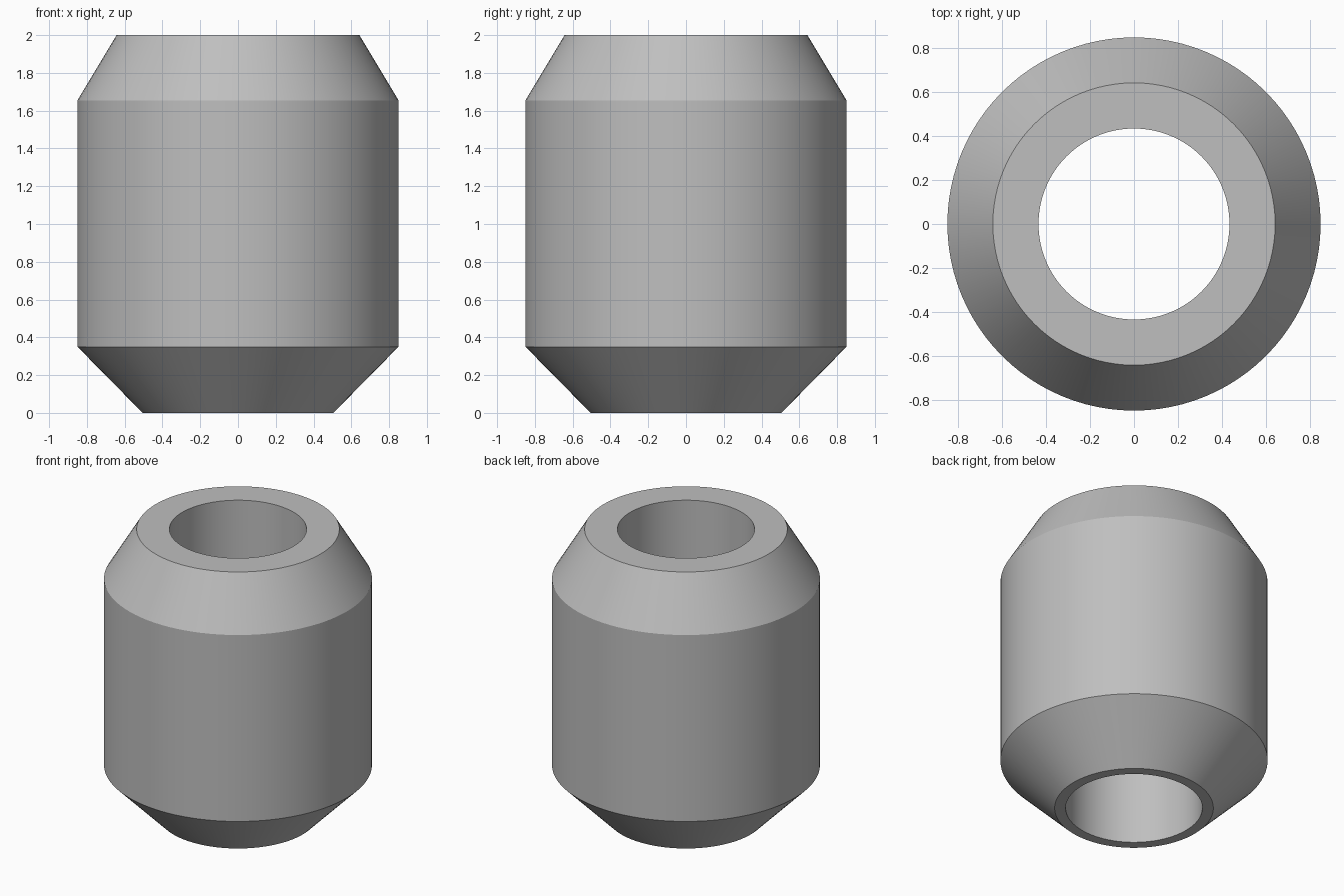
import bpy
import bmesh
import math

cube = bpy.data.objects.get("Cube")
if cube:
    bpy.data.objects.remove(cube, do_unlink=True)

SEGMENTS = 96
BORE = 0.435

# Closed cross-section (radius, height): bevelled sleeve with a straight bore
profile = [(BORE, 0), (0.505, 0), (0.85, 0.35), (0.85, 1.655), (0.643, 2), (BORE, 2)]

# Plain grey metal
grey = bpy.data.materials.new("grey metal")
grey.use_nodes = True
colour = (0.52, 0.52, 0.52, 1)
grey.diffuse_color = colour
grey.node_tree.nodes["Principled BSDF"].inputs["Base Color"].default_value = colour

# Sleeve body, turned around the vertical axis
bm = bmesh.new()
rings = []
for radius, height in profile:
    ring = []
    for i in range(SEGMENTS):
        a = math.tau * i / SEGMENTS
        ring.append(bm.verts.new((radius * math.cos(a), radius * math.sin(a), height)))
    rings.append(ring)
for k, lower in enumerate(rings):
    upper = rings[(k + 1) % len(rings)]
    for i in range(SEGMENTS):
        j = (i + 1) % SEGMENTS
        bm.faces.new((lower[i], lower[j], upper[j], upper[i]))
bmesh.ops.recalc_face_normals(bm, faces=bm.faces)
mesh = bpy.data.meshes.new("bevelled_sleeve")
bm.to_mesh(mesh)
bm.free()
mesh.materials.append(grey)

sleeve = bpy.data.objects.new("bevelled_sleeve", mesh)
bpy.context.collection.objects.link(sleeve)
bpy.ops.object.select_all(action="DESELECT")
sleeve.select_set(True)
bpy.context.view_layer.objects.active = sleeve
bpy.ops.object.shade_smooth_by_angle(angle=math.radians(25))
